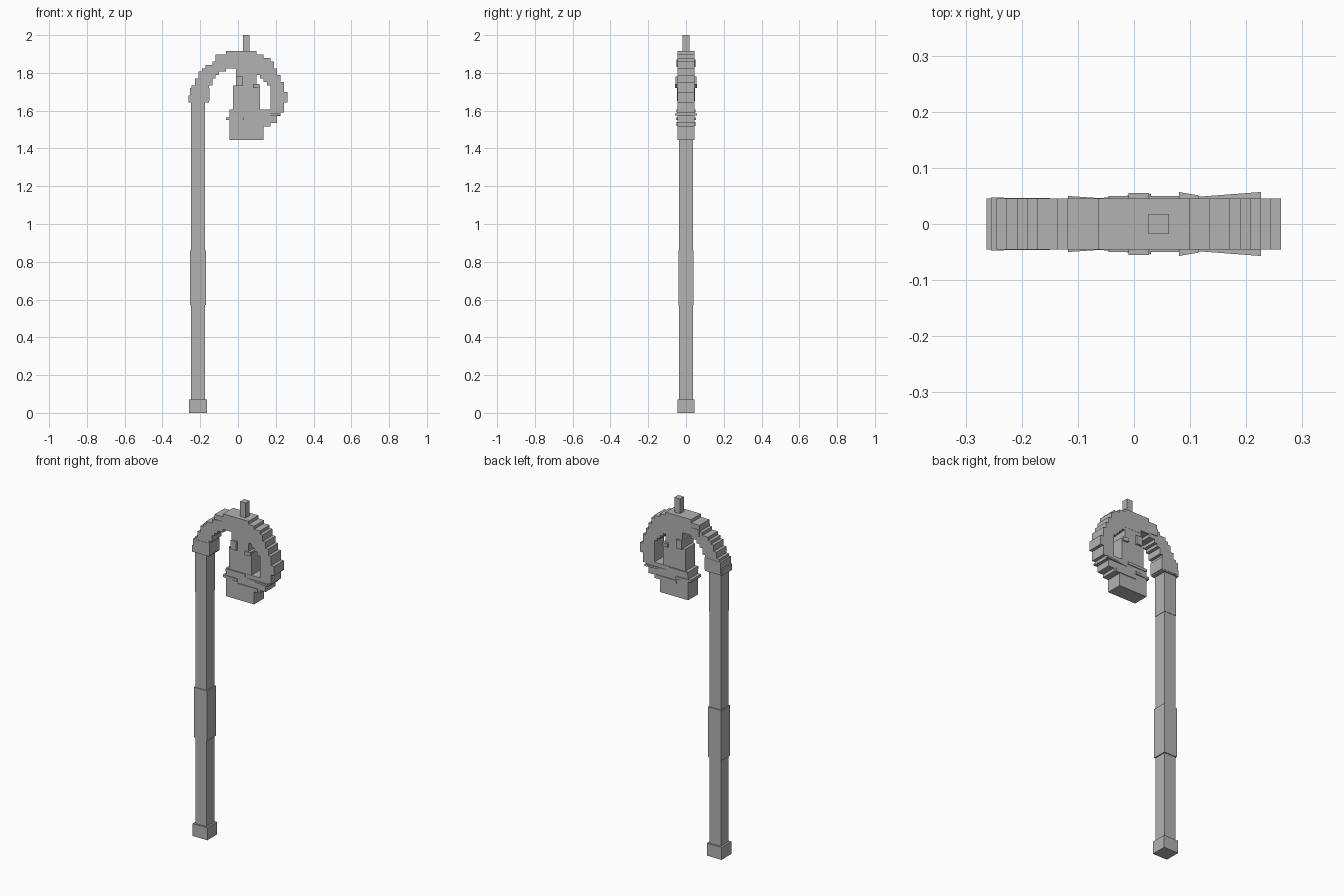
import bpy
import bmesh
from mathutils import Matrix, Vector

if "Cube" in bpy.data.objects:
    bpy.data.objects.remove(bpy.data.objects["Cube"], do_unlink=True)

STEP = 0.0181          # size of one stair step in the crook
LEFT, TOP = -0.263, 1.915
SHAFT_X = -0.212

grey = bpy.data.materials.new("plain grey")
grey.use_nodes = True
grey.diffuse_color = (0.45, 0.45, 0.45, 1)
grey.node_tree.nodes["Principled BSDF"].inputs["Base Color"].default_value = grey.diffuse_color


def finish(name, bm):
    """Turn a bmesh into a named flat-shaded object."""
    bmesh.ops.recalc_face_normals(bm, faces=bm.faces[:])
    mesh = bpy.data.meshes.new(name)
    bm.to_mesh(mesh)
    bm.free()
    mesh.materials.append(grey)
    obj = bpy.data.objects.new(name, mesh)
    bpy.context.collection.objects.link(obj)
    return obj


def post(name, x, half_width, half_depth, bottom, top):
    """Upright square bar."""
    bm = bmesh.new()
    size = Matrix.Diagonal((half_width * 2, half_depth * 2, top - bottom, 1))
    place = Matrix.Translation((x, 0, (bottom + top) / 2))
    bmesh.ops.create_cube(bm, size=1, matrix=place @ size)
    return finish(name, bm)


def stepped_slab(name, spans, half_depth):
    """Slab whose outline is a set of step rows: first row, last row, left, right."""
    bm = bmesh.new()
    cells = {(col, row) for first, last, a, b in spans
             for row in range(first, last + 1) for col in range(a, b)}
    for col, row in sorted(cells):
        corners = [(col, row), (col + 1, row), (col + 1, row + 1), (col, row + 1)]
        bm.faces.new([bm.verts.new((LEFT + c * STEP, -half_depth, TOP - r * STEP))
                      for c, r in corners])
    bmesh.ops.remove_doubles(bm, verts=bm.verts[:], dist=STEP / 10)
    bmesh.ops.dissolve_limit(bm, angle_limit=0.01, verts=bm.verts[:], edges=bm.edges[:])
    grown = bmesh.ops.extrude_face_region(bm, geom=bm.faces[:], use_keep_orig=True)
    moved = [g for g in grown["geom"] if isinstance(g, bmesh.types.BMVert)]
    bmesh.ops.translate(bm, verts=moved, vec=Vector((0, 2 * half_depth, 0)))
    return finish(name, bm)


def wedge(name, x0, x1, z0, z1, left_depth, right_depth):
    """Thin block through the crook that flares towards one end."""
    bm = bmesh.new()
    outline = [(x0, -left_depth), (x1, -right_depth), (x1, right_depth), (x0, left_depth)]
    base = bm.faces.new([bm.verts.new((x, y, z0)) for x, y in outline])
    grown = bmesh.ops.extrude_face_region(bm, geom=[base], use_keep_orig=True)
    moved = [g for g in grown["geom"] if isinstance(g, bmesh.types.BMVert)]
    bmesh.ops.translate(bm, verts=moved, vec=Vector((0, 0, z1 - z0)))
    return finish(name, bm)


# Straight staff
post("shaft", SHAFT_X, 0.036, 0.036, 0.07, 1.42)
post("ferrule", SHAFT_X, 0.047, 0.045, 0, 0.072)
post("grip", SHAFT_X, 0.042, 0.041, 0.57, 0.86)
post("upper_shaft", SHAFT_X, 0.038, 0.038, 1.41, 1.66)
post("finial", 0.044, 0.018, 0.018, 1.9, 2)

# Curved crook in small steps
crook = [
    (0, 0, 11, 20), (1, 1, 8, 22), (2, 2, 8, 24), (3, 3, 7, 25), (4, 4, 5, 25),
    (5, 5, 4, 11), (6, 6, 3, 9), (7, 7, 3, 8), (8, 9, 2, 7), (10, 12, 1, 6), (13, 14, 0, 6),
    (5, 5, 11, 26), (6, 6, 20, 26), (7, 7, 21, 27), (8, 8, 22, 27), (9, 9, 23, 28),
    (10, 11, 24, 28), (12, 14, 24, 29), (15, 16, 24, 28), (17, 17, 21, 28),
    (18, 18, 21, 27), (19, 20, 21, 26), (21, 21, 21, 24),
]
# Row five stays open left of the inner body
crook = [(5, 5, 14, 26) if s == (5, 5, 11, 26) else s for s in crook]
stepped_slab("crook", crook, 0.045)

# Figure held inside the crook
stepped_slab("inner_body", [(5, 9, 14, 20), (10, 16, 13, 21)], 0.044)
stepped_slab("inner_base", [(17, 25, 12, 22)], 0.0455)

# Slightly raised flakes and flares
wedge("left_band", -0.255, -0.15, 1.65, 1.72, 0.047, 0.046)
wedge("arch_flare", -0.118, -0.06, 1.83, 1.87, 0.05, 0.046)
wedge("body_band", -0.01, 0.027, 1.73, 1.78, 0.055, 0.055)
wedge("body_flare", 0.08, 0.115, 1.72, 1.74, 0.057, 0.051)
wedge("base_band", -0.045, 0.08, 1.59, 1.605, 0.05, 0.05)
wedge("base_nub", -0.063, 0.03, 1.55, 1.565, 0.046, 0.054)
wedge("lower_flare", 0.08, 0.226, 1.575, 1.585, 0.046, 0.057)
wedge("lower_band", 0.03, 0.16, 1.52, 1.54, 0.05, 0.049)
